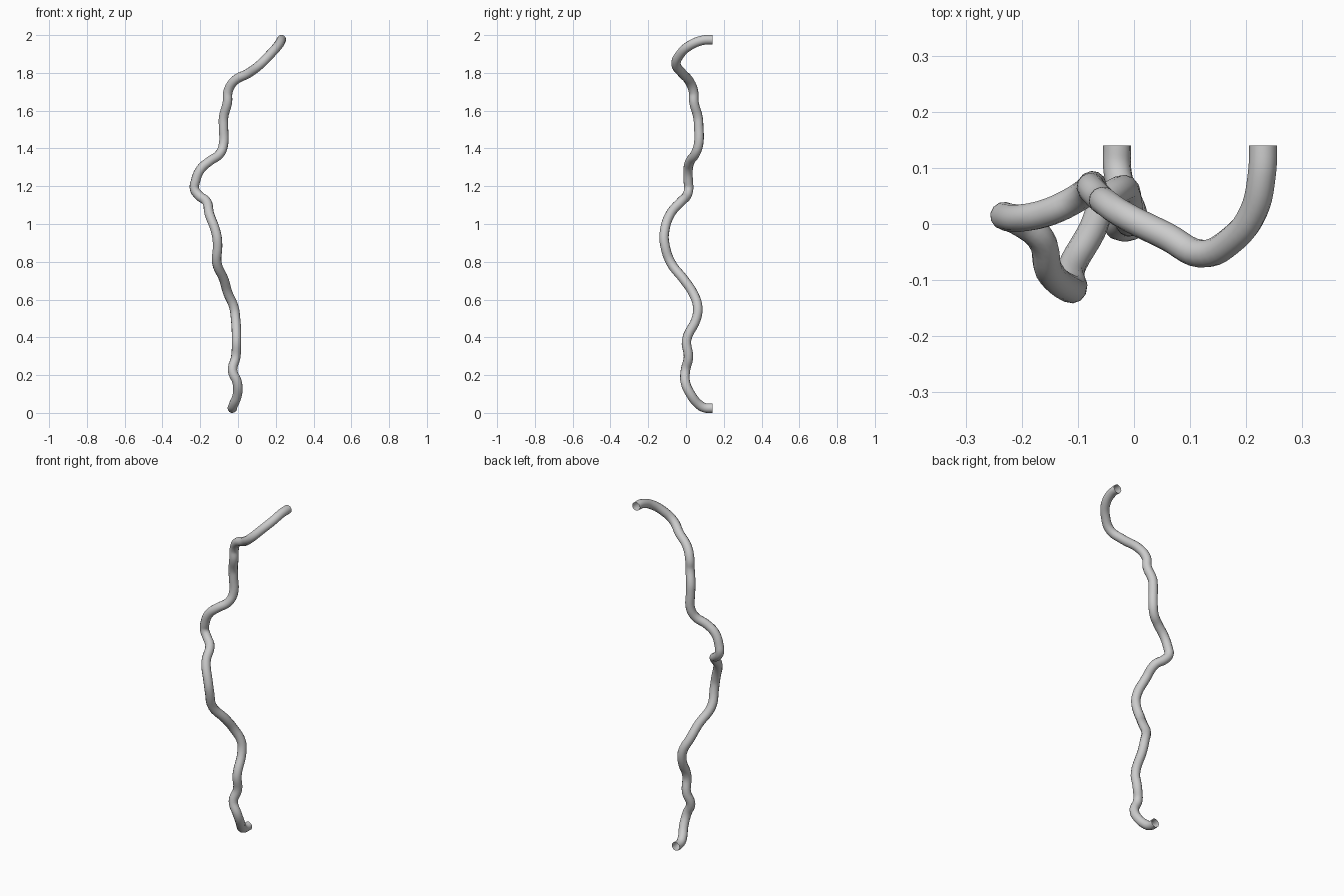
import bpy

if "Cube" in bpy.data.objects:
    bpy.data.objects.remove(bpy.data.objects["Cube"])

# Centre line of the bent pipe, top opening to bottom opening (x, y, z)
path = [
    (.23, .14, 1.975), (.228, .09, 1.973), (.212, .02, 1.945), (.172, -.03, 1.9),
    (.12, -.053, 1.847), (.058, -.022, 1.8), (-.02, .017, 1.757), (-.053, .04, 1.7),
    (-.056, .042, 1.645), (-.076, .063, 1.566), (-.077, .067, 1.52), (-.077, .066, 1.42),
    (-.098, .048, 1.37), (-.15, .022, 1.333), (-.198, .011, 1.29), (-.225, .012, 1.227),
    (-.23, .014, 1.185), (-.206, .004, 1.15), (-.167, -.025, 1.12), (-.152, -.082, 1.055),
    (-.115, -.115, .95), (-.108, -.112, .89), (-.112, -.08, .795), (-.075, -.012, .707),
    (-.054, .037, .635), (-.022, .062, .56), (-.013, .055, .5), (-.008, .003, .385),
    (-.012, .013, .295), (-.029, -.003, .225), (-.004, -.003, .16), (-.003, .025, .098),
    (-.024, .07, .043), (-.03, .1, .027), (-.03, .14, .025),
]

# Smooth spline through the points, with a round hollow section and open ends
curve = bpy.data.curves.new("bent_pipe", 'CURVE')
curve.dimensions = '3D'
curve.resolution_u = 5
curve.bevel_depth = 0.025
curve.bevel_resolution = 4
curve.use_fill_caps = False
spline = curve.splines.new('BEZIER')
spline.bezier_points.add(len(path) - 1)
for point, co in zip(spline.bezier_points, path):
    point.co = co
    point.handle_left_type = point.handle_right_type = 'AUTO'

pipe = bpy.data.objects.new("bent_pipe", curve)
bpy.context.collection.objects.link(pipe)

# Turn into a smooth shaded mesh
bpy.context.view_layer.objects.active = pipe
pipe.select_set(True)
# Keep the end rings flat on the back plane
ends = spline.bezier_points
for point, dy in ((ends[0], -.015), (ends[-1], -.015)):
    point.handle_left_type = point.handle_right_type = 'FREE'
    first = point == ends[0]
    x, y, z = point.co
    point.handle_right = (x, y + (dy if first else -dy), z)
    point.handle_left = (x, y - (dy if first else -dy), z)
bpy.ops.object.convert(target='MESH')
bpy.ops.object.shade_smooth()
